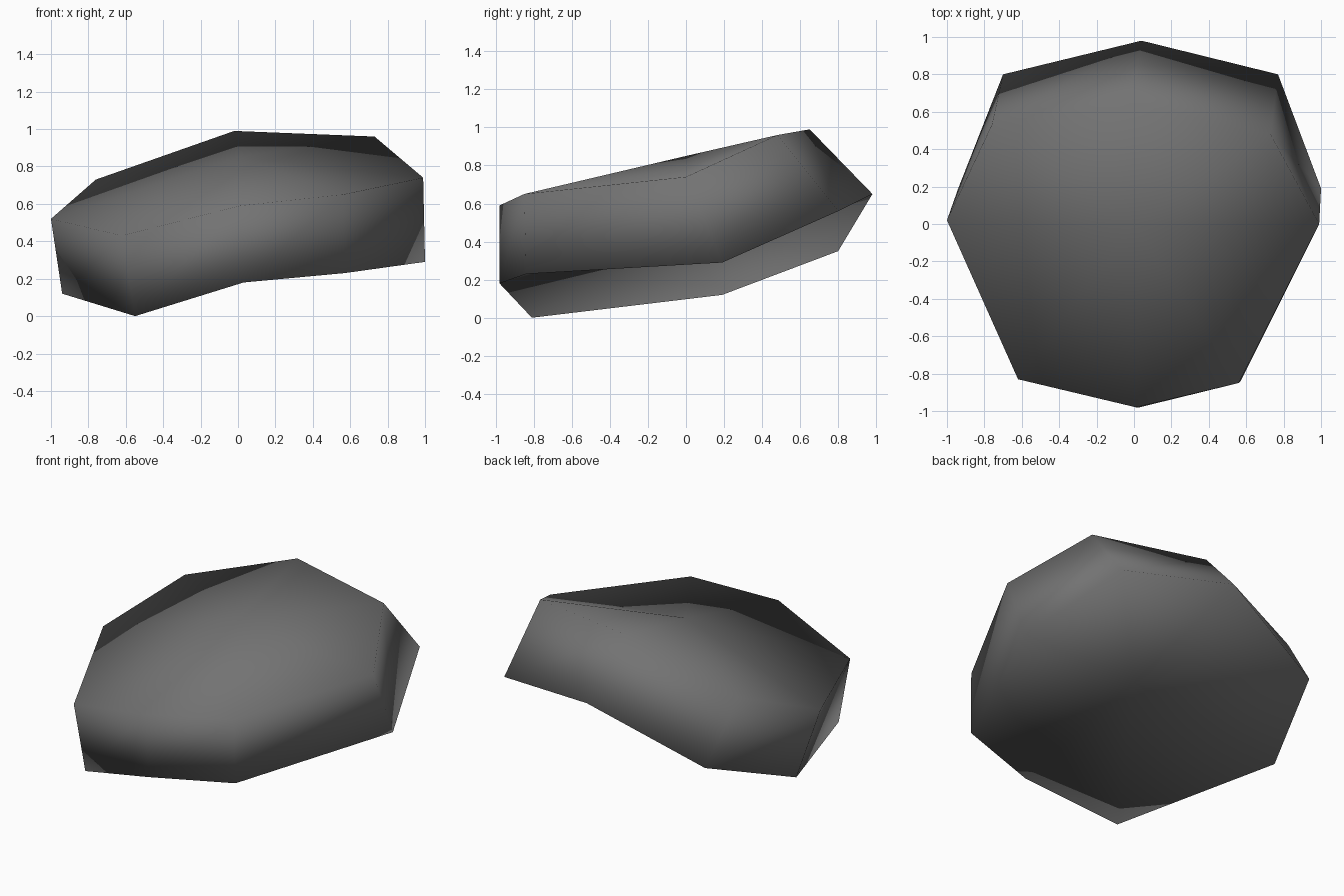
import bpy
import bmesh

# Remove the default cube if it is there
default_cube = bpy.data.objects.get("Cube")
if default_cube:
    bpy.data.objects.remove(default_cube, do_unlink=True)


def flat_material(name, colour):
    material = bpy.data.materials.new(name)
    material.use_nodes = True
    material.diffuse_color = colour
    for node in material.node_tree.nodes:
        if node.type == "BSDF_PRINCIPLED":
            node.inputs["Base Color"].default_value = colour
            node.inputs["Roughness"].default_value = 0.9
    return material


def fan(mesh, ring, centre):
    """Close a ring of vertices with triangles meeting at a centre point."""
    tip = mesh.verts.new(centre)
    for index, vertex in enumerate(ring):
        mesh.faces.new((vertex, ring[(index + 1) % len(ring)], tip))


# Eight-sided outlines of the slab, counter-clockwise from the right-hand tip
upper_outline = [
    (-1, 0.02, 0.52), (-0.62, -0.83, 0.43), (0.01, -0.98, 0.59),
    (0.56, -0.85, 0.65), (0.99, 0, 0.74), (0.73, 0.48, 0.96),
    (-0.02, 0.65, 0.99), (-0.76, 0.53, 0.73),
]
lower_outline = [
    (-0.94, 0.19, 0.12), (-0.55, -0.81, 0), (0.03, -0.98, 0.18),
    (0.57, -0.84, 0.23), (1, 0.19, 0.29), (0.77, 0.8, 0.56),
    (0.04, 0.98, 0.65), (-0.7, 0.8, 0.35),
]

# Rock: a tilted slab with a domed top, a hollowed underside and a faceted wall
mesh = bmesh.new()
upper = [mesh.verts.new(point) for point in upper_outline]
lower = [mesh.verts.new(point) for point in lower_outline]
for index in range(len(upper)):
    following = (index + 1) % len(upper)
    mesh.faces.new((lower[index], lower[following], upper[following], upper[index]))
fan(mesh, upper, (0, 0, 0.85))
fan(mesh, lower, (0, 0, 0.42))
bmesh.ops.recalc_face_normals(mesh, faces=mesh.faces[:])

# The whole surface is softly shaded
for face in mesh.faces:
    face.smooth = True

rock_data = bpy.data.meshes.new("rock")
mesh.to_mesh(rock_data)
mesh.free()
rock_data.materials.append(flat_material("stone grey", (0.17, 0.17, 0.17, 1)))
rock = bpy.data.objects.new("rock", rock_data)
bpy.context.collection.objects.link(rock)
